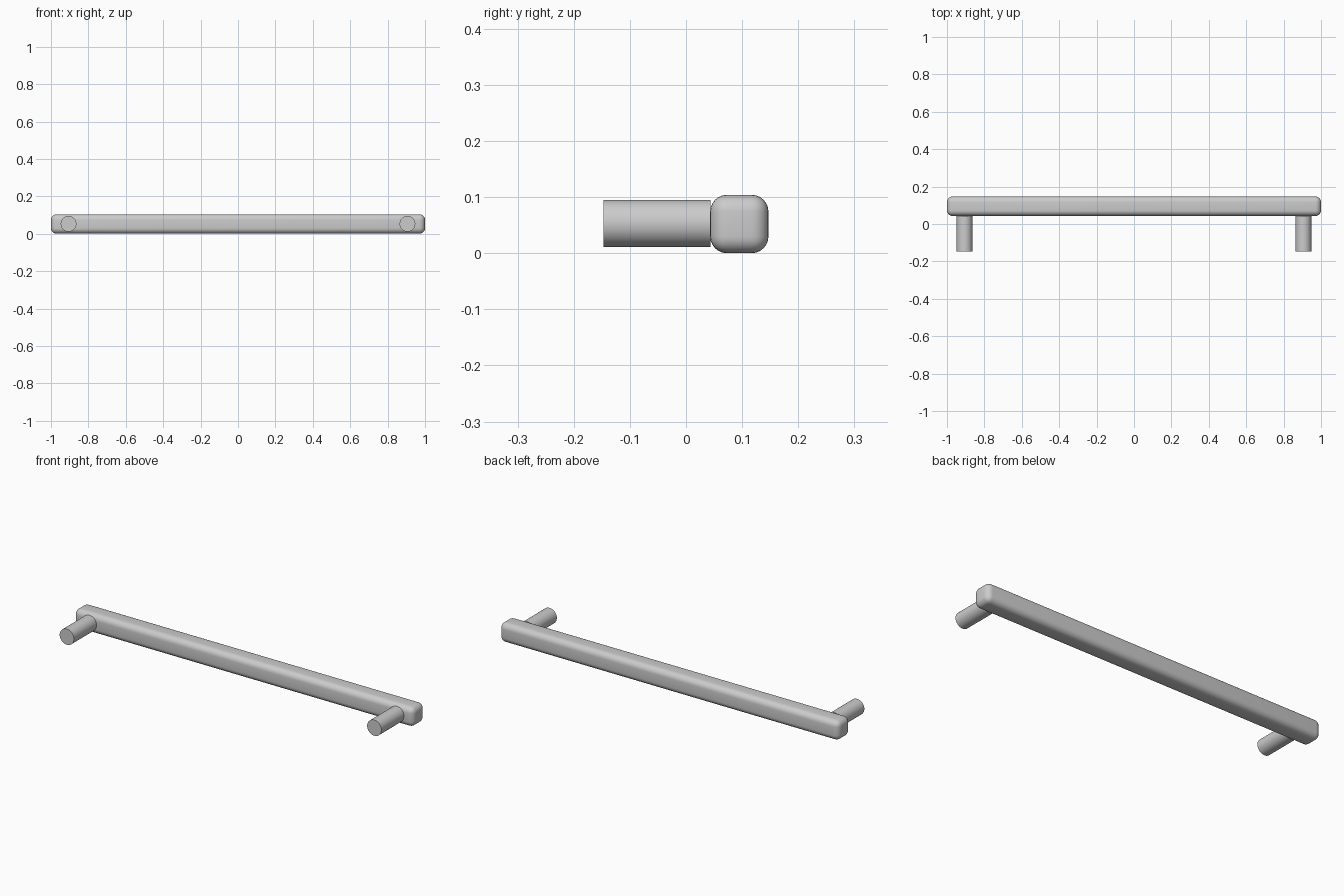
import bpy, math

if "Cube" in bpy.data.objects:
    bpy.data.objects.remove(bpy.data.objects["Cube"])

BAR_Y0, BAR_Y1, BAR_H = 0.043, 0.147, 0.104
POST_R, POST_X = 0.042, 0.906


def smooth(obj, angle=40):
    bpy.ops.object.select_all(action='DESELECT')
    obj.select_set(True)
    bpy.context.view_layer.objects.active = obj
    bpy.ops.object.shade_smooth_by_angle(angle=math.radians(angle))


# Long grip bar with rounded edges
bpy.ops.mesh.primitive_cube_add(size=1, location=(0, (BAR_Y0 + BAR_Y1) / 2, BAR_H / 2))
bar = bpy.context.object
bar.name = "grip_bar"
bar.scale = (2, BAR_Y1 - BAR_Y0, BAR_H)
bpy.ops.object.transform_apply(location=False, rotation=False, scale=True)
bevel = bar.modifiers.new("rounded_edges", 'BEVEL')
bevel.width = 0.03
bevel.segments = 6
bpy.ops.object.modifier_apply(modifier=bevel.name)
smooth(bar)

# Round mounting posts butting against the bar's front face
for side, name in ((-1, "left_post"), (1, "right_post")):
    y0, y1 = -BAR_Y1, BAR_Y0 + 0.001
    bpy.ops.mesh.primitive_cylinder_add(
        vertices=48, radius=POST_R, depth=y1 - y0,
        location=(side * POST_X, (y0 + y1) / 2, BAR_H / 2 + 0.001),
        rotation=(math.pi / 2, 0, 0))
    post = bpy.context.object
    post.name = name
    smooth(post)
